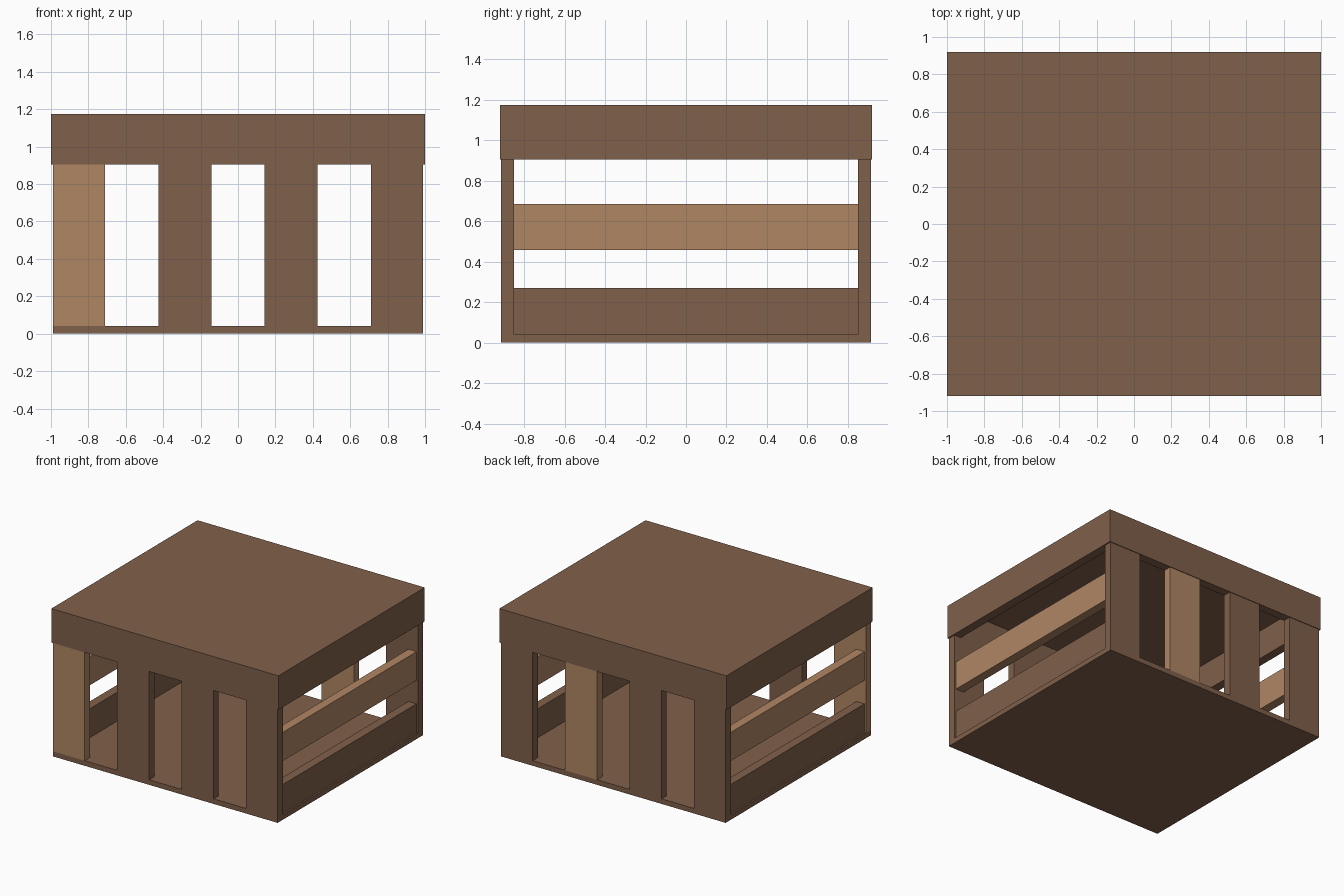
import bpy

if "Cube" in bpy.data.objects:
    bpy.data.objects.remove(bpy.data.objects["Cube"])


def material(name, rgb):
    m = bpy.data.materials.new(name)
    m.diffuse_color = (*rgb, 1)
    m.use_nodes = True
    m.node_tree.nodes["Principled BSDF"].inputs["Base Color"].default_value = m.diffuse_color
    return m


DARK = material("dark_wood", (0.216, 0.117, 0.069))
LIGHT = material("light_wood", (0.434, 0.238, 0.127))


def box(name, x, y, z, mat=DARK):
    """Box from (min, max) ranges on each axis."""
    bpy.ops.mesh.primitive_cube_add(size=1, location=[(a + b) / 2 for a, b in (x, y, z)])
    o = bpy.context.object
    o.name = name
    o.scale = [b - a for a, b in (x, y, z)]
    bpy.ops.object.transform_apply(location=False, rotation=False, scale=True)
    o.data.materials.append(mat)
    return o


def mirrored(a, b, s):
    return tuple(sorted((a * s, b * s)))


# Floor board
box("floor", (-0.99, 0.99), (-0.915, 0.915), (0, 0.04))

# Upright slats, one light replacement board in the front and one in the back
SLATS = [(-0.99, -0.71), (-0.425, -0.142), (0.142, 0.425), (0.71, 0.99)]
for side, s, light in (("front", -1, 0), ("back", 1, 2)):
    for i, x in enumerate(SLATS):
        box(f"{side}_slat_{i + 1}", x, mirrored(0.85, 0.915, s), (0.04, 0.905),
            LIGHT if i == light else DARK)

# Side rails, slightly recessed between the corner slats
for side, s in (("left", -1), ("right", 1)):
    x = mirrored(0.905, 0.977, s)
    box(f"{side}_lower_rail", x, (-0.85, 0.85), (0.04, 0.27))
    box(f"{side}_upper_rail", x, (-0.85, 0.85), (0.457, 0.685), LIGHT)

# Hollow lid: top panel on a rim of four boards
box("lid_panel", (-1, 1), (-0.92, 0.92), (1.135, 1.175))
for side, s in (("front", -1), ("back", 1)):
    box(f"lid_{side}_rim", (-1, 1), mirrored(0.85, 0.92, s), (0.905, 1.135))
for side, s in (("left", -1), ("right", 1)):
    box(f"lid_{side}_rim", mirrored(0.93, 1.0, s), (-0.85, 0.85), (0.905, 1.135))
